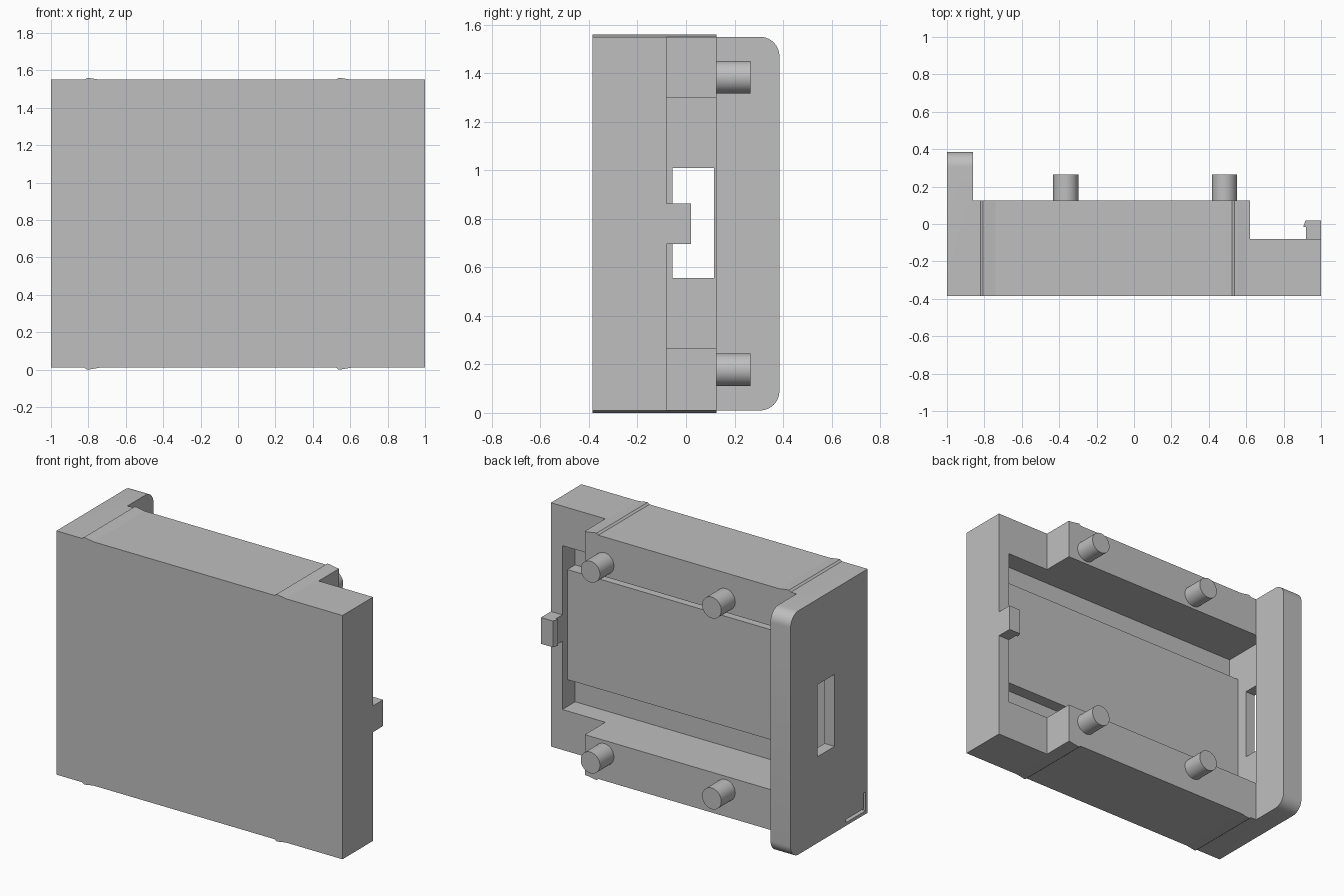
import bpy, bmesh, math
from mathutils import Matrix, Vector

cube = bpy.data.objects.get("Cube")
if cube:
    bpy.data.objects.remove(cube, do_unlink=True)

BOTTOM, TOP, MID = 0.01, 1.55, 0.78
FRONT, BACK = -0.385, 0.125

grey = bpy.data.materials.new("plain_grey")
grey.use_nodes = True
COLOUR = (0.52, 0.52, 0.52, 1)
grey.diffuse_color = COLOUR
grey.node_tree.nodes["Principled BSDF"].inputs["Base Color"].default_value = COLOUR


def finish(name, bm):
    bmesh.ops.recalc_face_normals(bm, faces=bm.faces)
    mesh = bpy.data.meshes.new(name)
    bm.to_mesh(mesh)
    bm.free()
    mesh.materials.append(grey)
    obj = bpy.data.objects.new(name, mesh)
    bpy.context.collection.objects.link(obj)
    return obj


def prism(points, axis, start, end):
    """Extrude a 2D outline along x (points are y, z) or z (points are x, y)."""
    bm = bmesh.new()
    place = (lambda p: (start, *p)) if axis == "x" else (lambda p: (*p, start))
    face = bm.faces.new([bm.verts.new(place(p)) for p in points])
    new = bmesh.ops.extrude_face_region(bm, geom=[face])["geom"]
    step = Vector((end - start, 0, 0) if axis == "x" else (0, 0, end - start))
    bmesh.ops.translate(bm, vec=step,
                        verts=[g for g in new if isinstance(g, bmesh.types.BMVert)])
    return bm


def rect(a0, a1, b0, b1):
    return [(a0, b0), (a1, b0), (a1, b1), (a0, b1)]


def cut(obj, cutter_bm):
    cutter = finish("cutter", cutter_bm)
    cutter.hide_render = True
    mod = obj.modifiers.new("cut", "BOOLEAN")
    mod.operation = "DIFFERENCE"
    mod.solver = "EXACT"
    mod.object = cutter
    bpy.ops.object.select_all(action="DESELECT")
    bpy.context.view_layer.objects.active = obj
    obj.select_set(True)
    bpy.ops.object.modifier_apply(modifier=mod.name)
    bpy.data.objects.remove(cutter, do_unlink=True)


def smooth(obj):
    bpy.ops.object.select_all(action="DESELECT")
    bpy.context.view_layer.objects.active = obj
    obj.select_set(True)
    bpy.ops.object.shade_smooth_by_angle(angle=math.radians(30))


# Housing: stepped outline with a tall end flange
outline = [(-1, FRONT), (1, FRONT), (1, -0.08), (0.62, -0.08),
           (0.62, BACK), (-0.86, BACK), (-0.86, 0.385), (-1, 0.385)]
bm = prism(outline, "z", BOTTOM, TOP)
# Round the two back corners of the flange
corners = [e for e in bm.edges
           if all(v.co.y > 0.38 for v in e.verts)
           and abs(e.verts[0].co.z - e.verts[1].co.z) < 0.01
           and abs(e.verts[0].co.x - e.verts[1].co.x) > 0.1]
bmesh.ops.bevel(bm, geom=corners, offset=0.08, segments=10, profile=0.5,
                affect="EDGES")
housing = finish("housing", bm)


# Cavity open to the back, with a raised panel along its floor
def cavity(top):
    return [(top, 0.265), (-0.208, 0.265), (-0.208, 0.435), (-0.13, 0.435),
            (-0.13, 1.13), (-0.208, 1.13), (-0.208, 1.3), (top, 1.3)]


cut(housing, prism(cavity(0.5), "x", -0.85, 0.92))
cut(housing, prism(cavity(BACK + 0.001), "x", -0.93, -0.8))

# Slot through the flange and a small angled groove near its foot
cut(housing, prism(rect(-0.055, 0.115, 0.555, 1.01), "x", -1.1, -0.9))
groove = [(-0.365, 0.03), (-0.17, 0.03), (-0.17, 0.05),
          (-0.345, 0.05), (-0.345, 0.15), (-0.365, 0.15)]
cut(housing, prism(groove, "x", -1.1, -0.97))
smooth(housing)

# Snap ridges on the top and bottom
for side, x in (("right", -0.82), ("left", 0.525)):
    for level, z, out in (("top", TOP, 1), ("bottom", BOTTOM, -1)):
        bm = prism([(x, 0), (x + 0.012, 0.01 * out), (x + 0.025, 0.009 * out),
                    (x + 0.08, 0)], "z", FRONT, BACK)
        # Lay the outline into the x-z plane
        for v in bm.verts:
            v.co = (v.co.x, v.co.z, z + v.co.y)
        finish(f"{level}_{side}_ridge", bm)

# Locating pegs on the back
for side, x in (("right", -0.365), ("left", 0.483)):
    for level, z in (("lower", 0.178), ("upper", 1.384)):
        bm = bmesh.new()
        bmesh.ops.create_cone(
            bm, cap_ends=True, segments=40, radius1=0.067, radius2=0.067, depth=0.15,
            matrix=Matrix.Translation((x, 0.19, z)) @ Matrix.Rotation(math.pi / 2, 4, "X"))
        smooth(finish(f"{level}_{side}_peg", bm))

# Hooked clip on the low end
hook = [(0.92, -0.08), (1, -0.08), (1, 0.02), (0.917, 0.02),
        (0.905, -0.015), (0.92, -0.015)]
finish("clip", prism(hook, "z", MID - 0.083, MID + 0.083))
